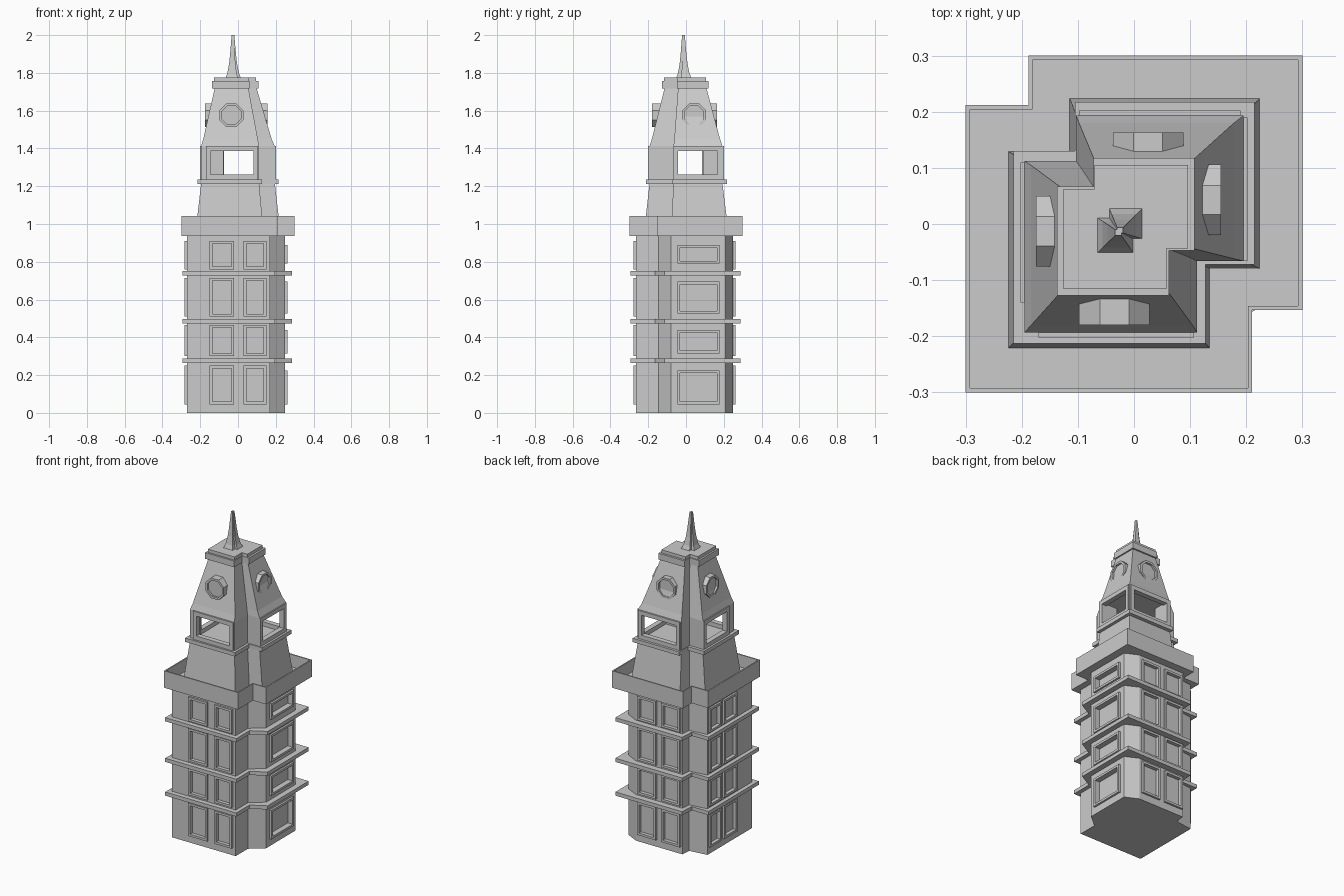
import bpy, bmesh, math
from mathutils import Vector

if "Cube" in bpy.data.objects:
    bpy.data.objects.remove(bpy.data.objects["Cube"])

# Square plan with two opposite corners notched out
def plan(l, f, r, b, nx1, ny1, nx2, ny2):
    return [(l, f), (nx1, f), (nx1, ny1), (r, ny1), (r, b), (nx2, b), (nx2, ny2), (l, ny2)]

def finish(name, bm):
    bmesh.ops.recalc_face_normals(bm, faces=bm.faces)
    me = bpy.data.meshes.new(name)
    bm.to_mesh(me)
    bm.free()
    ob = bpy.data.objects.new(name, me)
    bpy.context.collection.objects.link(ob)
    return ob

# Solid through a stack of (z, plan) sections
def loft(name, sections):
    bm = bmesh.new()
    rings = [[bm.verts.new((x, y, z)) for x, y in pts] for z, pts in sections]
    n = len(rings[0])
    for a, b in zip(rings, rings[1:]):
        for i in range(n):
            j = (i + 1) % n
            bm.faces.new((a[i], a[j], b[j], b[i]))
    bm.faces.new(rings[0][::-1])
    bm.faces.new(rings[-1])
    return finish(name, bm)

def box(bm, lo, hi):
    m = bmesh.ops.create_cube(bm, size=1)["verts"]
    for v in m:
        v.co = Vector([(a + b) / 2 + c * (b - a) for a, b, c in zip(lo, hi, v.co)])

# Box on one side of the tower: u along the wall, d outwards from the axis
def side_box(bm, side, u0, u1, z0, z1, d0, d1):
    s = -1 if side in ("front", "left") else 1
    a, b = sorted((s * d0, s * d1))
    if side in ("front", "back"):
        box(bm, (u0, a, z0), (u1, b, z1))
    else:
        box(bm, (a, u0, z0), (b, u1, z1))

def side_frame(bm, side, u0, u1, z0, z1, d0, d1, w, wz):
    side_box(bm, side, u0, u0 + w, z0, z1, d0, d1)
    side_box(bm, side, u1 - w, u1, z0, z1, d0, d1)
    side_box(bm, side, u0 + w, u1 - w, z0, z0 + wz, d0, d1)
    side_box(bm, side, u0 + w, u1 - w, z1 - wz, z1, d0, d1)

# Main shaft
body = [(-.27, -.265), (.17, -.265), (.17, -.145), (.25, -.08), (.25, .21),
        (.17, .25), (-.15, .25), (-.155, .19), (-.27, .175)]
shaft = loft("shaft", [(0, body), (.94, body)])

# Window frames, with recesses cut into the shaft
tall = [(.045, .25), (.30, .465), (.51, .715), (.76, .91)]
wide = [(.045, .225), (.315, .44), (.525, .695), (.79, .89)]
layout = [("front", .265, [(-.15, -.02), (.03, .15)], tall, .01),
          ("back", .25, [(-.14, -.01), (.025, .155)], tall, .01),
          ("left", .27, [(-.105, .025), (.05, .165)], tall, .01),
          ("right", .25, [(-.045, .178)], wide, .022)]
cut = bmesh.new()
for side, d, spans, rows, depth in layout:
    bm = bmesh.new()
    for u0, u1 in spans:
        for z0, z1 in rows:
            side_frame(bm, side, u0, u1, z0, z1, d - .005, d + .012, .014, .014)
            side_box(cut, side, u0 + .014, u1 - .014, z0 + .014, z1 - .014, d - depth, d + .03)
    finish(side + "_window_frames", bm)
cutter = finish("recess_cutter", cut)
cutter.hide_render = True
cutter.hide_set(True)
mod = shaft.modifiers.new("recesses", "BOOLEAN")
mod.operation = "DIFFERENCE"
mod.solver = "EXACT"
mod.object = cutter

# String courses between floors
ledge = [(-.295, -.295), (.195, -.295), (.195, -.165), (.285, -.115),
         (.285, .288), (-.175, .288), (-.18, .2), (-.295, .2)]
for i, z in enumerate((.264, .474, .727)):
    loft(f"string_course_{i + 1}", [(z, ledge), (z + .023, ledge)])

# Cornice with thin parapet and sunken roof floor
outer = plan(-.3, -.3, .3, .3, .21, -.153, -.188, .212)
inner = plan(-.292, -.292, .292, .292, .203, -.146, -.181, .204)
loft("cornice", [(.937, outer), (1.042, outer), (1.042, inner), (.965, inner)])

# Tapered base of the upper stage and its ledge
eave = plan(-.195, -.193, .195, .193, .112, -.066, -.103, .112)
loft("upper_base", [(.955, plan(-.225, -.222, .225, .225, .135, -.08, -.115, .13)),
                    (1.215, eave)])
rim = plan(-.215, -.213, .215, .217, .127, -.072, -.105, .13)
loft("upper_ledge", [(1.212, rim), (1.236, rim)])

# Open belfry: four pierced walls and solid returns in the notches
bm = bmesh.new()
for side, u0, u1 in (("front", -.17, .107), ("back", -.098, .19),
                     ("left", -.14, .11), ("right", -.066, .19)):
    side_frame(bm, side, u0, u1, 1.236, 1.412, .17, .202, .024, .026)
finish("belfry_window_walls", bm)
bm = bmesh.new()
box(bm, (-.195, -.193, 1.236), (-.165, -.135, 1.412))
box(bm, (-.195, -.193, 1.236), (-.15, -.17, 1.412))
box(bm, (.087, -.193, 1.236), (.112, -.046, 1.412))
box(bm, (.112, -.066, 1.236), (.195, -.046, 1.412))
box(bm, (-.103, .092, 1.236), (-.078, .193, 1.412))
box(bm, (-.195, .092, 1.236), (-.103, .112, 1.412))
box(bm, (.17, .17, 1.236), (.195, .193, 1.412))
finish("belfry_corners", bm)

# Steep roof with a slight flare, then its two-step cap
top = plan(-.123, -.113, .098, .108, .055, -.042, -.068, .06)
flare = plan(-.184, -.181, .178, .18, .105, -.062, -.098, .105)
loft("roof", [(1.40, eave), (1.412, eave), (1.45, flare), (1.72, top)])
cap = plan(-.137, -.127, .108, .118, .062, -.047, -.072, .067)
cap2 = plan(-.126, -.116, .096, .105, .058, -.044, -.07, .062)
loft("roof_cap", [(1.717, cap), (1.756, cap), (1.756, cap2), (1.776, cap2)])

# Spire: concave taper to a blunt tip
def spire_plan(k):
    pts = plan(-.067, -.053, .017, .03, 0, -.027, -.045, .012)
    cx, cy = -.027, -.014
    return [(cx + (x - cx) * k, cy + (y - cy) * k) for x, y in pts]
loft("spire", [(z, spire_plan(k)) for z, k in
               ((1.775, .95), (1.80, .72), (1.85, .5), (1.90, .37), (2.0, .17))])

# Octagonal clocks with recessed dials
def clock(name, side, u, d0, d1):
    s = -1 if side in ("front", "left") else 1
    bm = bmesh.new()
    rings = []
    for r, d in ((.068, d0), (.068, d1), (.054, d1), (.054, d1 - .012)):
        ring = []
        for k in range(8):
            a = math.radians(22.5 + 45 * k)
            p, z = u + r * math.cos(a), 1.576 + r * math.sin(a)
            ring.append(bm.verts.new((p, s * d, z) if side in ("front", "back") else (s * d, p, z)))
        rings.append(ring)
    for a, b in zip(rings, rings[1:]):
        for i in range(8):
            j = (i + 1) % 8
            bm.faces.new((a[i], a[j], b[j], b[i]))
    bm.faces.new(rings[0])
    bm.faces.new(rings[-1])
    finish(name, bm)

clock("front_clock", "front", -.035, .13, .180)
clock("back_clock", "back", .025, .12, .163)
clock("left_clock", "left", -.013, .13, .175)
clock("right_clock", "right", .043, .115, .155)
